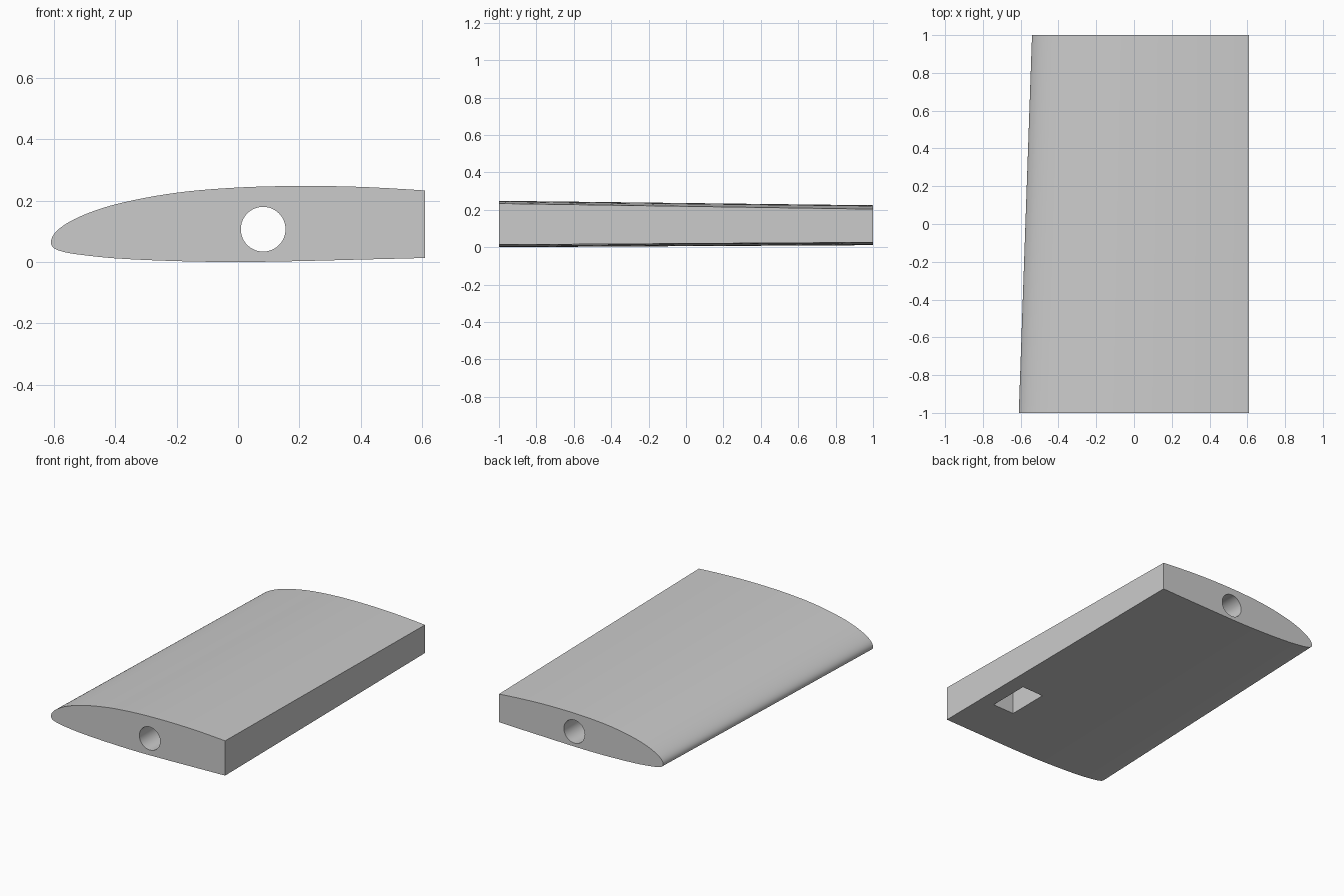
import bpy, bmesh, math
from mathutils import Vector

cube = bpy.data.objects.get("Cube")
if cube:
    bpy.data.objects.remove(cube, do_unlink=True)

grey = bpy.data.materials.new("plain grey")
grey.use_nodes = True
COLOUR = (0.6, 0.6, 0.6, 1)
grey.diffuse_color = COLOUR
grey.node_tree.nodes["Principled BSDF"].inputs["Base Color"].default_value = COLOUR

REAR = 0.61        # x of the flat rear face
NOSE = -0.61       # x of the leading edge at the root
NOSE_Z = 0.063
PIVOT = Vector((-0.11, 0.078))   # the sections shrink towards this point
STEPS = 40

# Section heights above and below the nose: (distance behind nose, height)
UPPER = [(0, 0), (.01, .028), (.05, .062), (.11, .092), (.21, .125), (.41, .163),
         (.61, .180), (.81, .185), (1.01, .182), (1.21, .171), (1.36, .159)]
LOWER = [(0, 0), (.01, -.018), (.05, -.032), (.11, -.041), (.21, -.051), (.41, -.060),
         (.61, -.063), (.81, -.060), (1.01, -.055), (1.21, -.050), (1.36, -.045)]


def height(table, d):
    """Smooth curve through the table, measured along the root of the distance."""
    pts = [(math.sqrt(a), b) for a, b in table]
    s = math.sqrt(d)
    slopes = []
    for i in range(len(pts)):
        a, b = pts[max(i - 1, 0)], pts[min(i + 1, len(pts) - 1)]
        slopes.append((b[1] - a[1]) / (b[0] - a[0]))
    i = 0
    while i < len(pts) - 2 and s > pts[i + 1][0]:
        i += 1
    w = pts[i + 1][0] - pts[i][0]
    t = (s - pts[i][0]) / w
    return ((2*t**3 - 3*t**2 + 1) * pts[i][1] + (t**3 - 2*t**2 + t) * w * slopes[i]
            + (3*t**2 - 2*t**3) * pts[i + 1][1] + (t**3 - t**2) * w * slopes[i + 1])


def section(y, scale):
    """Closed wing section, cut off at the rear face."""
    reach = (REAR - PIVOT.x) / scale + PIVOT.x - NOSE
    ds = [reach * (i / STEPS) ** 2 for i in range(STEPS + 1)]
    loop = [(d, height(UPPER, d)) for d in reversed(ds)]
    loop += [(d, height(LOWER, d)) for d in ds[1:]]
    out = []
    for d, h in loop:
        p = PIVOT + (Vector((NOSE + d, NOSE_Z + h)) - PIVOT) * scale
        out.append((p.x, y, p.y))
    return out


# Wing panel lofted from root to tip
bm = bmesh.new()
root = [bm.verts.new(p) for p in section(-1, 1)]
tip = [bm.verts.new(p) for p in section(1, 0.86)]
n = len(root)
for i in range(n):
    j = (i + 1) % n
    bm.faces.new((root[i], root[j], tip[j], tip[i]))
bm.faces.new(root)
bm.faces.new(tip)
bmesh.ops.recalc_face_normals(bm, faces=bm.faces)
mesh = bpy.data.meshes.new("wing_panel")
bm.to_mesh(mesh)
bm.free()
mesh.materials.append(grey)
wing = bpy.data.objects.new("wing_panel", mesh)
bpy.context.collection.objects.link(wing)


def cut(cutter):
    """Subtract the cutter from the wing, then drop it."""
    cutter.hide_render = True
    cutter.data.materials.append(grey)
    bpy.ops.object.select_all(action='DESELECT')
    bpy.context.view_layer.objects.active = wing
    wing.select_set(True)
    mod = wing.modifiers.new("cut", 'BOOLEAN')
    mod.operation = 'DIFFERENCE'
    mod.solver = 'EXACT'
    mod.object = cutter
    bpy.ops.object.modifier_apply(modifier=mod.name)
    bpy.data.objects.remove(cutter, do_unlink=True)


# Spar tube hole through the whole span
bpy.ops.mesh.primitive_cylinder_add(vertices=48, radius=0.073, depth=2.4,
                                    location=(0.082, 0, 0.107),
                                    rotation=(math.pi / 2, 0, 0))
cut(bpy.context.object)

# Rectangular pocket in the underside
bpy.ops.mesh.primitive_cube_add(size=1, location=(0.437, -0.55, 0.05))
pocket = bpy.context.object
pocket.scale = (0.15, 0.27, 0.25)
bpy.context.view_layer.update()
cut(pocket)

bpy.ops.object.select_all(action='DESELECT')
wing.select_set(True)
bpy.context.view_layer.objects.active = wing
bpy.ops.object.shade_smooth_by_angle(angle=math.radians(30))
